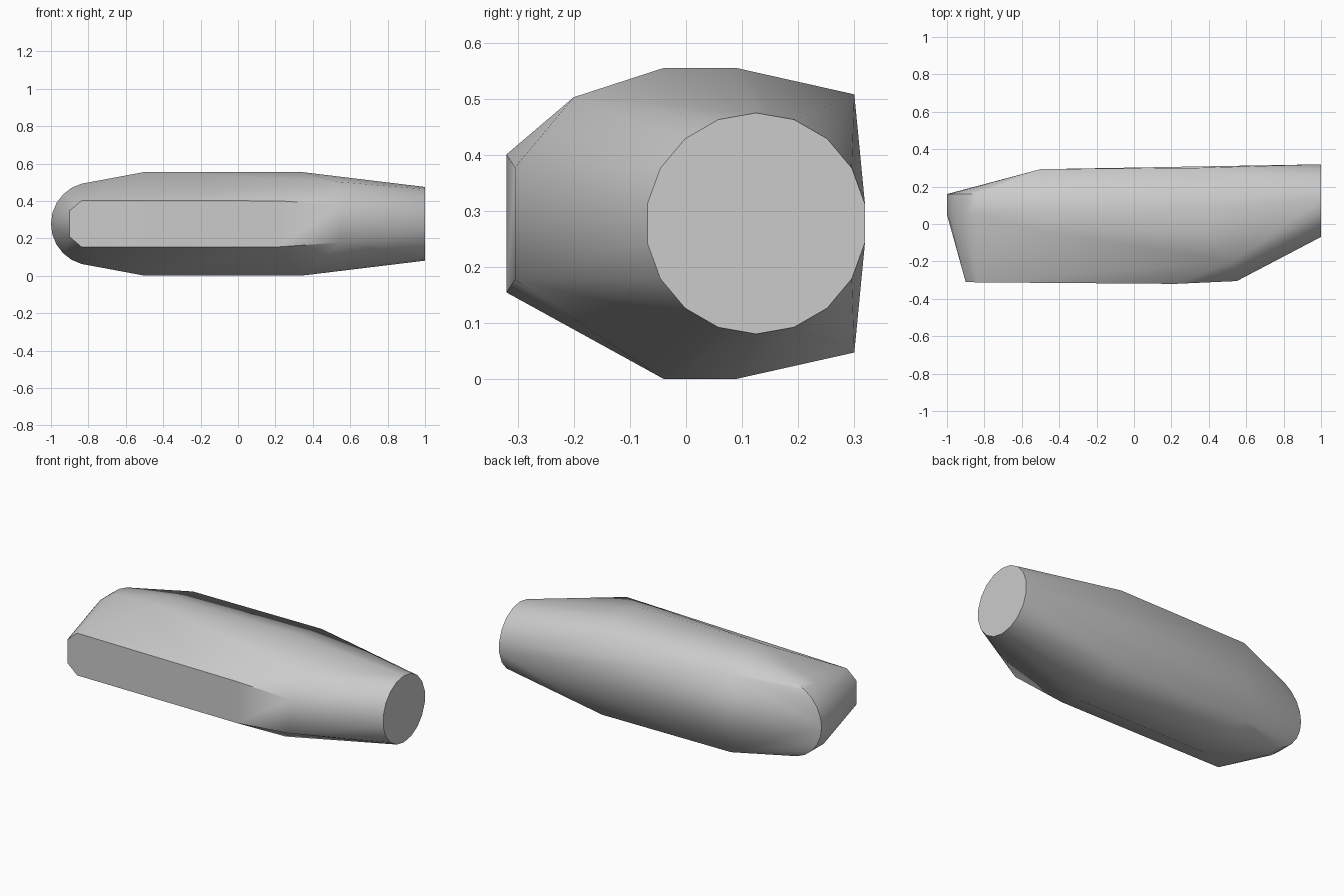
import bpy, bmesh, math

cube = bpy.data.objects.get("Cube")
if cube:
    bpy.data.objects.remove(cube, do_unlink=True)

grey = bpy.data.materials.new("plain grey")
grey.use_nodes = True
colour = (0.6, 0.6, 0.6, 1)
grey.diffuse_color = colour
grey.node_tree.nodes["Principled BSDF"].inputs["Base Color"].default_value = colour

MID = 0.278
points = []


def pair(x, y, half):
    """Two points mirrored above and below the middle height."""
    points.extend([(x, y, MID + half), (x, y, MID - half)])


# round nozzle end
for i in range(18):
    a = math.tau * (i + 0.5) / 18
    points.append((1.0, 0.125 + 0.197 * math.cos(a), MID + 0.197 * math.sin(a)))

# rounded tail cap, a half round standing between two depths
for y in (0.05, 0.16):
    for i in range(13):
        a = math.pi * (0.5 + i / 12)
        points.append((-0.78 + 0.22 * math.cos(a), y, MID + 0.222 * math.sin(a)))

# flat front panel
for x, y, half in ((-0.9, -0.31, 0.07), (-0.835, -0.312, 0.125),
                   (0.22, -0.32, 0.123), (0.55, -0.305, 0.1)):
    pair(x, y, half)

# flat top and underside, then the back corners
for x in (-0.5, 0.34):
    for y in (-0.04, 0.09):
        pair(x, y, 0.277)
pair(-0.5, 0.293, 0.23)
pair(0.34, 0.3, 0.23)

# upper shoulder
points.append((0.53, -0.2, 0.503))

# skin the outline points into one closed body
bm = bmesh.new()
for p in points:
    bm.verts.new(p)
hull = bmesh.ops.convex_hull(bm, input=bm.verts)
loose = [v for v in bm.verts if not v.link_faces]
bmesh.ops.delete(bm, geom=loose, context="VERTS")
bmesh.ops.dissolve_limit(bm, angle_limit=math.radians(0.5),
                         verts=bm.verts, edges=bm.edges)
bmesh.ops.recalc_face_normals(bm, faces=bm.faces)
mesh = bpy.data.meshes.new("body")
bm.to_mesh(mesh)
bm.free()
mesh.materials.append(grey)
body = bpy.data.objects.new("body", mesh)
bpy.context.collection.objects.link(body)

# soft shading with crisp panel edges
bpy.context.view_layer.objects.active = body
body.select_set(True)
bpy.ops.object.shade_smooth_by_angle(angle=math.radians(40))
